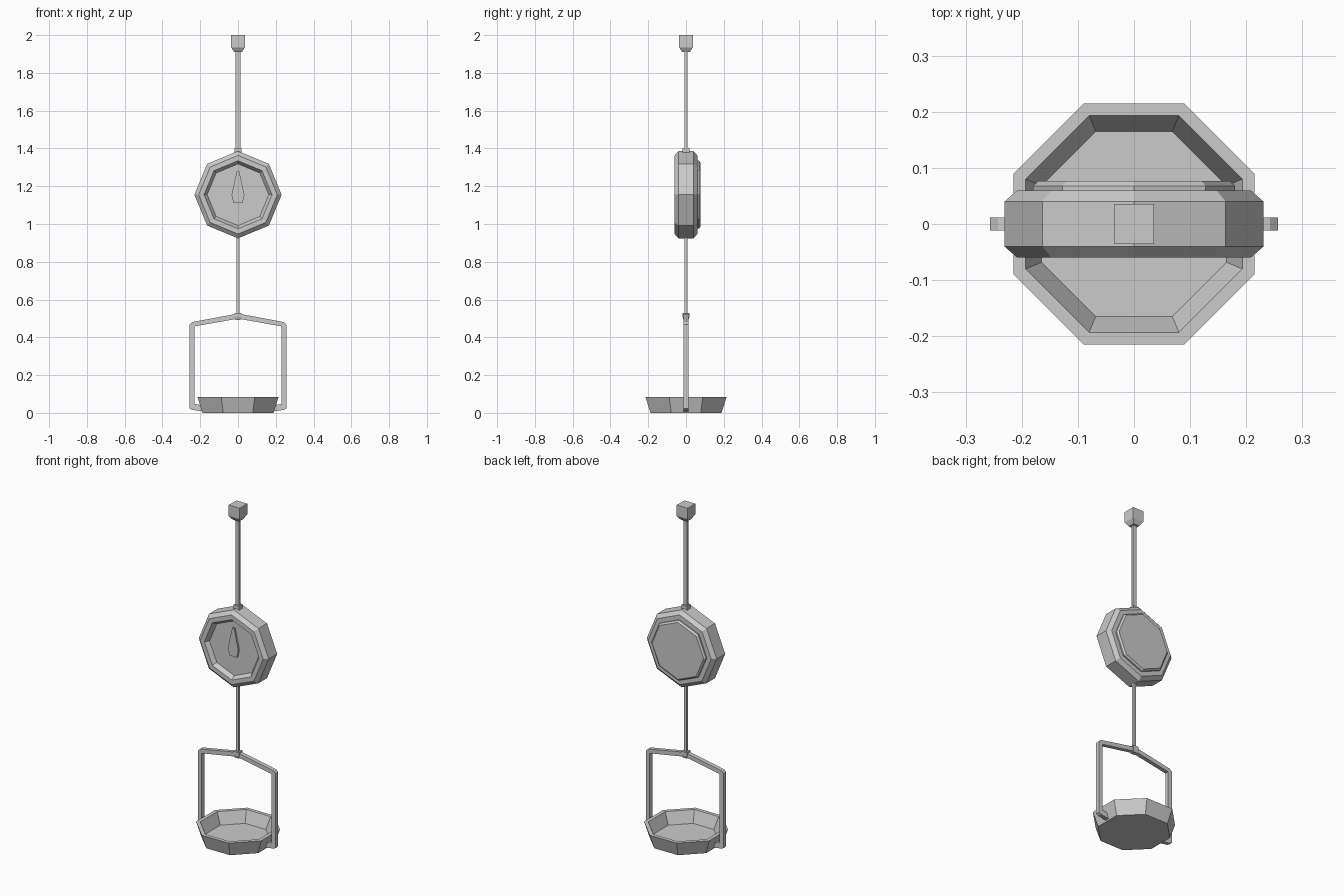
import bpy
import bmesh
from math import pi, sin, cos

old = bpy.data.objects.get("Cube")
if old:
    bpy.data.objects.remove(old, do_unlink=True)

grey = bpy.data.materials.new("plain grey")
grey.use_nodes = True
colour = (0.6, 0.6, 0.6, 1)
grey.diffuse_color = colour
grey.node_tree.nodes["Principled BSDF"].inputs["Base Color"].default_value = colour


def finish(name, bm):
    bmesh.ops.recalc_face_normals(bm, faces=bm.faces)
    mesh = bpy.data.meshes.new(name)
    bm.to_mesh(mesh)
    bm.free()
    mesh.materials.append(grey)
    obj = bpy.data.objects.new(name, mesh)
    bpy.context.collection.objects.link(obj)
    return obj


def skin(name, loops):
    """Bridge successive vertex loops and cap both ends."""
    bm = bmesh.new()
    rings = [[bm.verts.new(p) for p in loop] for loop in loops]
    n = len(rings[0])
    for a, b in zip(rings, rings[1:]):
        for i in range(n):
            j = (i + 1) % n
            bm.faces.new((a[i], a[j], b[j], b[i]))
    bm.faces.new(rings[0])
    bm.faces.new(rings[-1])
    return finish(name, bm)


def octagon(radius, turn=0):
    return [(radius * cos(i * pi / 4 + turn), radius * sin(i * pi / 4 + turn)) for i in range(8)]


def post(name, sections):
    """Upright square bar from (half x, half y, z) sections."""
    return skin(name, [[(-x, -y, z), (x, -y, z), (x, y, z), (-x, y, z)] for x, y, z in sections])


def plate(name, outline, y0, y1):
    """Extrude an x, z outline along y."""
    return skin(name, [[(x, y, z) for x, z in outline] for y in (y0, y1)])


# Hanging block and rods
post("hanging_block", [(0.02, 0.02, 1.91), (0.036, 0.036, 1.935), (0.036, 0.036, 2.0)])
post("upper_rod", [(0.0125, 0.007, 1.39), (0.0125, 0.007, 1.92)])
post("dial_collar", [(0.018, 0.018, 1.37), (0.018, 0.018, 1.403)])
post("lower_rod", [(0.008, 0.008, 0.51), (0.008, 0.008, 0.94)])
post("stirrup_collar", [(0.012, 0.013, 0.492), (0.018, 0.018, 0.508), (0.018, 0.018, 0.53)])

# Dial housing: recessed face, bevelled rim and stepped back
DIAL_Z = 1.155
profile = [(0.163, -0.035), (0.18, -0.06), (0.208, -0.06), (0.231, -0.04),
           (0.231, 0.04), (0.208, 0.06), (0.18, 0.06), (0.18, 0.068), (0.17, 0.077)]
skin("dial_housing", [[(x, y, DIAL_Z + z) for x, z in octagon(r)] for r, y in profile])

# Needle
half_needle = [(0.006, 1.28), (0.034, 1.155), (0.024, 1.11)]
plate("needle", half_needle + [(-x, z) for x, z in reversed(half_needle)], -0.046, -0.03)

# Stirrup: an open bent strip around the pan
outer = [(0.19, 0.008), (0.245, 0.017), (0.257, 0.024), (0.257, 0.467), (0.242, 0.481), (0, 0.526)]
inner = [(0, 0.499), (0.231, 0.458), (0.231, 0.048), (0.19, 0.04)]


def flip(points):
    return [(-x, z) for x, z in reversed(points)]


plate("stirrup", outer + flip(outer)[1:] + flip(inner) + inner[1:], -0.012, 0.012)

# Weighing pan: tapered tray with a flat rim
pan_profile = [(0.188, 0.0), (0.215, 0.085), (0.193, 0.085), (0.165, 0.016)]
skin("pan", [[(x, y, z) for x, y in octagon(a / cos(pi / 8), pi / 8)] for a, z in pan_profile])
